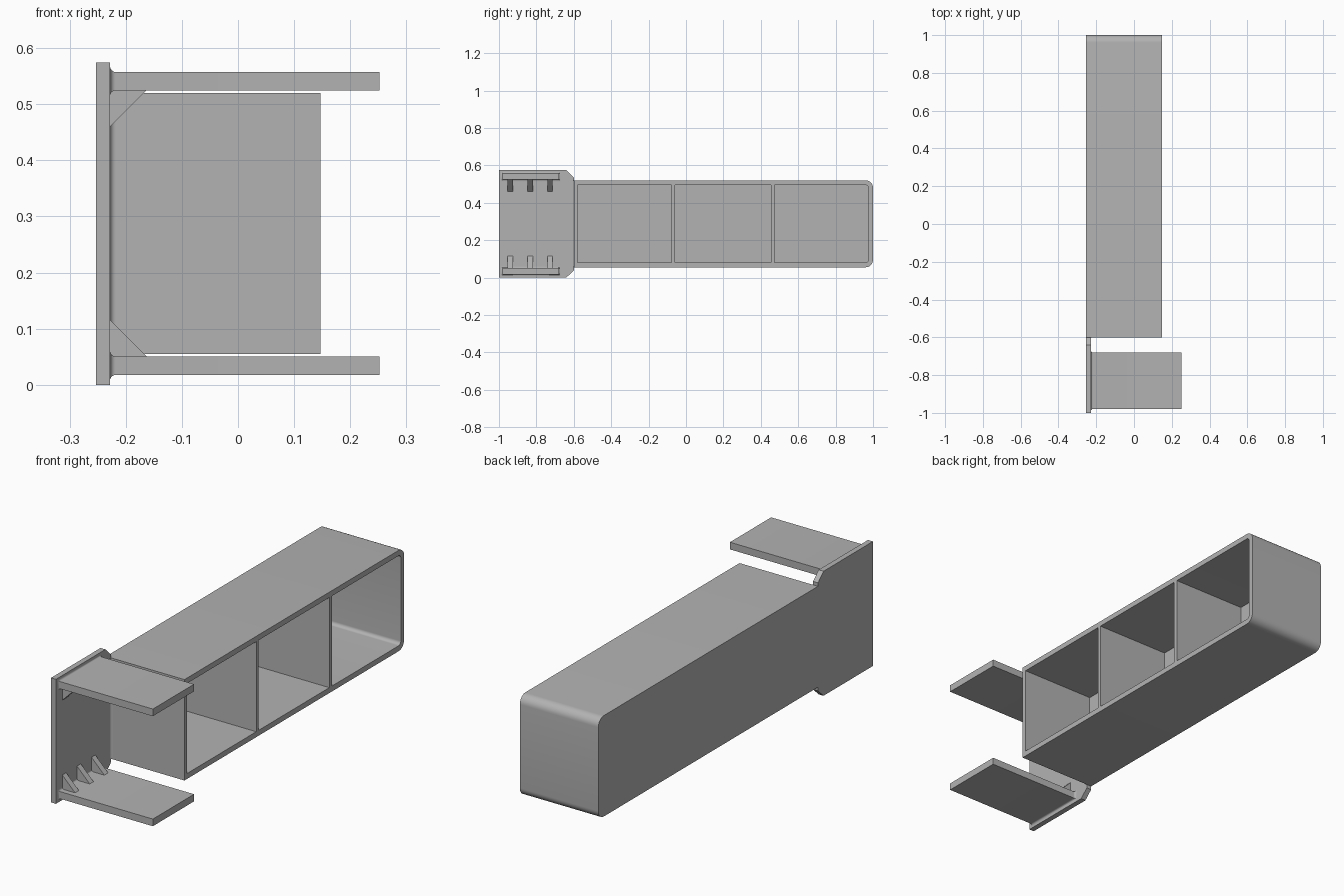
import bpy, bmesh
from math import sin, cos, pi

cube = bpy.data.objects.get("Cube")
if cube:
    bpy.data.objects.remove(cube, do_unlink=True)

grey = bpy.data.materials.new("plain grey")
grey.use_nodes = True
grey.diffuse_color = (0.45, 0.45, 0.45, 1)
grey.node_tree.nodes["Principled BSDF"].inputs["Base Color"].default_value = grey.diffuse_color

BACK, PANEL, RIM = -0.253, -0.228, 0.147   # x of rear face, panel face, bin opening
MID = 0.2875                               # height of the symmetry plane
FILLET = 0.01


def loft(name, rings):
    """Skin matching rings of points and cap both ends."""
    bm = bmesh.new()
    loops = [[bm.verts.new(p) for p in ring] for ring in rings]
    n = len(loops[0])
    for a, b in zip(loops, loops[1:]):
        for i in range(n):
            j = (i + 1) % n
            bm.faces.new((a[i], a[j], b[j], b[i]))
    bm.faces.new(loops[0][::-1])
    bm.faces.new(loops[-1])
    bmesh.ops.recalc_face_normals(bm, faces=bm.faces)
    mesh = bpy.data.meshes.new(name)
    bm.to_mesh(mesh)
    bm.free()
    mesh.materials.append(grey)
    obj = bpy.data.objects.new(name, mesh)
    bpy.context.collection.objects.link(obj)
    return obj


def extrude_x(name, outline, x0, x1):
    return loft(name, [[(x, y, z) for y, z in outline] for x in (x0, x1)])


def rounded_end(y0, y1, z0, z1, r, steps=8):
    """Rectangle whose two corners at y1 are rounded."""
    pts = [(y0, z1), (y0, z0)]
    for cz, start in ((z0 + r, -pi / 2), (z1 - r, 0)):
        for i in range(steps + 1):
            a = start + i / steps * pi / 2
            pts.append((y1 - r + r * cos(a), cz + r * sin(a)))
    return pts


def smooth(obj):
    bpy.ops.object.select_all(action='DESELECT')
    obj.select_set(True)
    bpy.context.view_layer.objects.active = obj
    bpy.ops.object.shade_smooth_by_angle(angle=0.6)


def boolean(obj, other, operation):
    mod = obj.modifiers.new(operation.title(), 'BOOLEAN')
    mod.operation, mod.solver, mod.object = operation, 'EXACT', other
    bpy.context.view_layer.objects.active = obj
    bpy.ops.object.modifier_apply(modifier=mod.name)
    bpy.data.objects.remove(other, do_unlink=True)


# Bin with three open compartments
bin_body = extrude_x("bin", rounded_end(-0.6, 1.0, 0.055, 0.52, 0.04), BACK, RIM)
for y0, y1, r in ((-0.58, -0.077, 0), (-0.059, 0.455, 0), (0.473, 0.976, 0.016)):
    if r:
        outline = rounded_end(y0, y1, 0.08, 0.495, r)
    else:
        outline = [(y0, 0.08), (y1, 0.08), (y1, 0.495), (y0, 0.495)]
    boolean(bin_body, extrude_x("cutter", outline, PANEL, RIM + 0.1), 'DIFFERENCE')

# Back plate with chamfered corners, continuing the rear of the bin
plate_half = [(-1.0, 0), (-0.64, 0), (-0.6, 0.038), (-0.6, 0.1), (-0.59, 0.1)]
plate_outline = plate_half + [(y, 2 * MID - z - 0.001) for y, z in plate_half[::-1]]
boolean(bin_body, extrude_x("plate", plate_outline, BACK, PANEL), 'UNION')
smooth(bin_body)

# Concave fillet where the bin meets the plate
arc = [(FILLET * (1 - sin(i / 6 * pi / 2)), FILLET * (1 - cos(i / 6 * pi / 2))) for i in range(7)]
corner = [(PANEL - 0.005, -0.595), (PANEL - 0.005, -0.6 - FILLET)]
corner += [(PANEL + b, -0.6 - a) for a, b in arc] + [(PANEL + FILLET, -0.595)]
smooth(loft("plate_fillet", [[(x, y, z) for x, y in corner] for z in (0.056, 0.519)]))

# Arms with a filleted root, and three triangular ribs under each
for side, sign in (("lower", -1), ("upper", 1)):
    stations = [(PANEL - 0.01, FILLET)] + [(PANEL + b, a) for a, b in arc] + [(0.252, 0)]
    rings = []
    for x, grow in stations:
        y0, y1 = -0.98 - grow, -0.68 + grow
        z0, z1 = MID + sign * (0.237 - grow), MID + sign * (0.27 + grow)
        rings.append([(x, y0, z0), (x, y1, z0), (x, y1, z1), (x, y0, z1)])
    smooth(loft(side + "_arm", rings))

    rib = [(PANEL - 0.01, 0.245), (PANEL - 0.01, 0.172), (PANEL, 0.172),
           (-0.163, 0.237), (-0.163, 0.245)]
    for number, y in enumerate((-0.94, -0.833, -0.727), 1):
        loft(f"{side}_rib_{number}",
             [[(x, yy, MID + sign * d) for x, d in rib] for yy in (y - 0.014, y + 0.014)])
